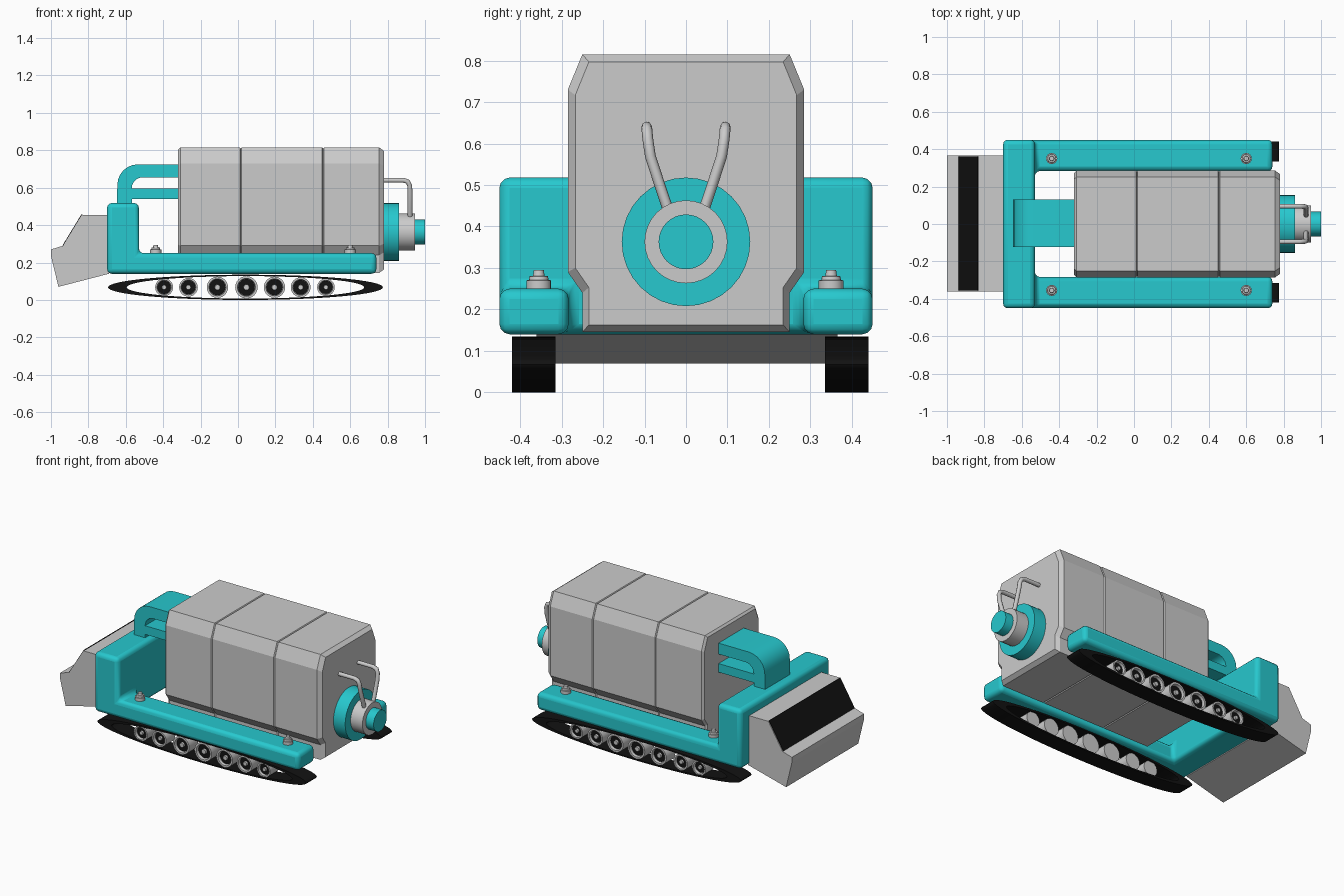
import bpy, bmesh
from math import sin, cos, pi, radians

if "Cube" in bpy.data.objects:
    bpy.data.objects.remove(bpy.data.objects["Cube"])


def material(name, rgb):
    m = bpy.data.materials.new(name)
    m.diffuse_color = (*rgb, 1)
    m.use_nodes = True
    m.node_tree.nodes["Principled BSDF"].inputs["Base Color"].default_value = m.diffuse_color
    return m


CYAN = material("cyan_paint", (0.02, 0.58, 0.62))
BLACK = material("black_rubber", (0.006, 0.006, 0.006))


def finish(name, bm, mat=None, bevel=0, segs=1, smooth=False):
    bmesh.ops.recalc_face_normals(bm, faces=bm.faces)
    me = bpy.data.meshes.new(name)
    bm.to_mesh(me)
    bm.free()
    ob = bpy.data.objects.new(name, me)
    bpy.context.collection.objects.link(ob)
    if mat:
        me.materials.append(mat)
    if bevel:
        b = ob.modifiers.new("bevel", 'BEVEL')
        b.width, b.segments = bevel, segs
        b.limit_method, b.angle_limit = 'ANGLE', radians(40)
    if smooth:
        bpy.ops.object.select_all(action='DESELECT')
        bpy.context.view_layer.objects.active = ob
        ob.select_set(True)
        bpy.ops.object.shade_smooth_by_angle(angle=radians(35))
    return ob


def loft(name, rings, mat=None, wrap=False, **kw):
    """Skin a list of equal-length point rings; cap the ends unless wrapped."""
    bm = bmesh.new()
    vs = [[bm.verts.new(p) for p in r] for r in rings]
    n = len(rings[0])
    pairs = list(zip(vs, vs[1:])) + ([(vs[-1], vs[0])] if wrap else [])
    for a, b in pairs:
        for i in range(n):
            j = (i + 1) % n
            bm.faces.new((a[i], a[j], b[j], b[i]))
    if not wrap:
        bm.faces.new(vs[0])
        bm.faces.new(vs[-1])
    return finish(name, bm, mat, **kw)


def slab(name, profile, y0, y1, mat=None, **kw):
    """Extrude an (x, z) profile along y."""
    return loft(name, [[(x, y, z) for x, z in profile] for y in (y0, y1)], mat, **kw)


def lathe(name, axis, centre, profile, mat=None, n=32):
    """Turn (position, radius) steps around an axis through centre."""
    rings = []
    for t, r in profile:
        ring = []
        for i in range(n):
            u, v = r * cos(2 * pi * i / n), r * sin(2 * pi * i / n)
            d = {'x': (t, u, v), 'y': (u, t, v), 'z': (u, v, t)}[axis]
            ring.append(tuple(c + k for c, k in zip(centre, d)))
        rings.append(ring)
    return loft(name, rings, mat, smooth=True)


# main body: lofted along x with chamfered ends and panel grooves
half = [(0.25, 0.145), (0.25, 0.24), (0.285, 0.29), (0.285, 0.73), (0.25, 0.815)]
section = half + [(-y, z) for y, z in reversed(half)]
stations = [(-0.32, 0.012), (-0.308, 0)]
for gx in (0.015, 0.455):
    stations += [(gx - 0.005, 0), (gx, 0.006), (gx + 0.005, 0)]
stations += [(0.755, 0), (0.78, 0.018)]
loft("body", [[(x, y * (1 - d / 0.285), 0.48 + (z - 0.48) * (1 - d / 0.335))
               for y, z in section] for x, d in stations])

# U-shaped chassis: two low rails and a tall front beam, from a coarse cell grid
X, Y, Z = (-0.70, -0.53, 0.74), (-0.45, -0.283, 0.283, 0.45), (0.14, 0.25, 0.518)
cells = {(0, j, k) for j in range(3) for k in range(2)} | {(1, 0, 0), (1, 2, 0)}
bm = bmesh.new()
grid = {}


def corner(i, j, k):
    if (i, j, k) not in grid:
        grid[i, j, k] = bm.verts.new((X[i], Y[j], Z[k]))
    return grid[i, j, k]


for c in cells:
    for ax in range(3):
        for side in (0, 1):
            nb = list(c)
            nb[ax] += 2 * side - 1
            if tuple(nb) in cells:
                continue
            quad = []
            for u, v in ((0, 0), (1, 0), (1, 1), (0, 1)):
                o = [u, v]
                o.insert(ax, side)
                quad.append(corner(*(a + b for a, b in zip(c, o))))
            bm.faces.new(quad)
bmesh.ops.recalc_face_normals(bm, faces=bm.faces)
bmesh.ops.dissolve_limit(bm, angle_limit=0.02, verts=bm.verts, edges=bm.edges)
finish("chassis_frame", bm, CYAN, bevel=0.025, segs=3, smooth=True)

# front plough with black sloped window panel
slab("plough", [(-0.69, 0.455), (-0.835, 0.455), (-0.935, 0.29), (-1, 0.27),
                (-1, 0.235), (-0.96, 0.07), (-0.69, 0.14)], -0.36, 0.365)
slab("plough_panel", [(-0.837, 0.458), (-0.938, 0.292), (-0.93, 0.288), (-0.829, 0.454)],
     -0.355, 0.36, BLACK)

# bent duct from the body down to the front beam, plus the straight lower duct
outer, inner = [], []
for i in range(7):
    a = pi / 2 * (1 + i / 6)
    outer.append((-0.535 + 0.11 * cos(a), 0.615 + 0.11 * sin(a)))
    inner.append((-0.51 + 0.058 * cos(a), 0.597 + 0.058 * sin(a)))
slab("upper_duct", [(-0.31, 0.725)] + outer + [(-0.648, 0.50), (-0.568, 0.50)]
     + inner[::-1] + [(-0.31, 0.655)], -0.122, 0.13, CYAN, smooth=True)
slab("lower_duct", [(-0.31, 0.595), (-0.575, 0.595), (-0.575, 0.54), (-0.31, 0.54)],
     -0.122, 0.13, CYAN)

# stepped rear outlet
hub = (0, 0, 0.363)
lathe("outlet_flange", 'x', hub, [(0.77, 0.155), (0.862, 0.155)], CYAN)
lathe("outlet_collar", 'x', hub, [(0.85, 0.1), (0.945, 0.1)])
lathe("outlet_cap", 'x', hub, [(0.94, 0.066), (1.0, 0.066)], CYAN)

# exhaust pipes from the collar to the body
for s in (-1, 1):
    cu = bpy.data.curves.new("exhaust_pipe", 'CURVE')
    cu.dimensions, cu.bevel_depth, cu.bevel_resolution = '3D', 0.013, 2
    cu.use_fill_caps = True
    path = [(0.92, 0.043, 0.44), (0.92, 0.06, 0.49), (0.92, 0.086, 0.57), (0.918, 0.092, 0.61),
            (0.908, 0.094, 0.632), (0.885, 0.095, 0.64), (0.77, 0.095, 0.64)]
    sp = cu.splines.new('POLY')
    sp.points.add(len(path) - 1)
    for p, (x, y, z) in zip(sp.points, path):
        p.co = (x, s * y, z, 1)
    ob = bpy.data.objects.new("exhaust_pipe", cu)
    bpy.context.collection.objects.link(ob)
    bpy.ops.object.select_all(action='DESELECT')
    bpy.context.view_layer.objects.active = ob
    ob.select_set(True)
    bpy.ops.object.convert(target='MESH')
    bpy.ops.object.shade_smooth_by_angle(angle=radians(50))

# bolts on the rails
for x in (-0.44, 0.60):
    for y in (-0.355, 0.35):
        lathe("rail_bolt", 'z', (x, y, 0.24),
              [(0, 0.03), (0.03, 0.03), (0.031, 0.024), (0.04, 0.022), (0.041, 0.014), (0.055, 0.012)],
              n=16)

# flattened elliptical tracks with road wheels
wheels = [(-0.395, 0.048), (-0.265, 0.05), (-0.11, 0.057), (0.045, 0.06),
          (0.195, 0.057), (0.335, 0.053), (0.47, 0.047)]
for s, y0, y1 in ((-1, -0.315, -0.42), (1, 0.335, 0.44)):
    loft("track", [[(0.04 + a * cos(pi * i / 32), y, 0.0675 + b * sin(pi * i / 32))
                    for i in range(64)]
                   for a, b, y in ((0.735, 0.0675, y0), (0.735, 0.0675, y1),
                                   (0.635, 0.06, y1), (0.635, 0.06, y0))],
         BLACK, wrap=True, smooth=True)
    for x, r in wheels:
        c = (x, y1, 0.0675)
        lathe("road_wheel", 'y', c, [(-s * 0.095, r), (-s * 0.005, r), (-s * 0.005, r * 0.8),
                                     (-s * 0.03, r * 0.75)], n=24)
        lathe("wheel_disc", 'y', c, [(-s * 0.04, r * 0.74), (-s * 0.022, r * 0.74)], BLACK, n=24)
        lathe("wheel_hub", 'y', c, [(-s * 0.04, r * 0.3), (-s * 0.01, r * 0.25)], n=12)
    # axle beam tying the wheels to the chassis rail
